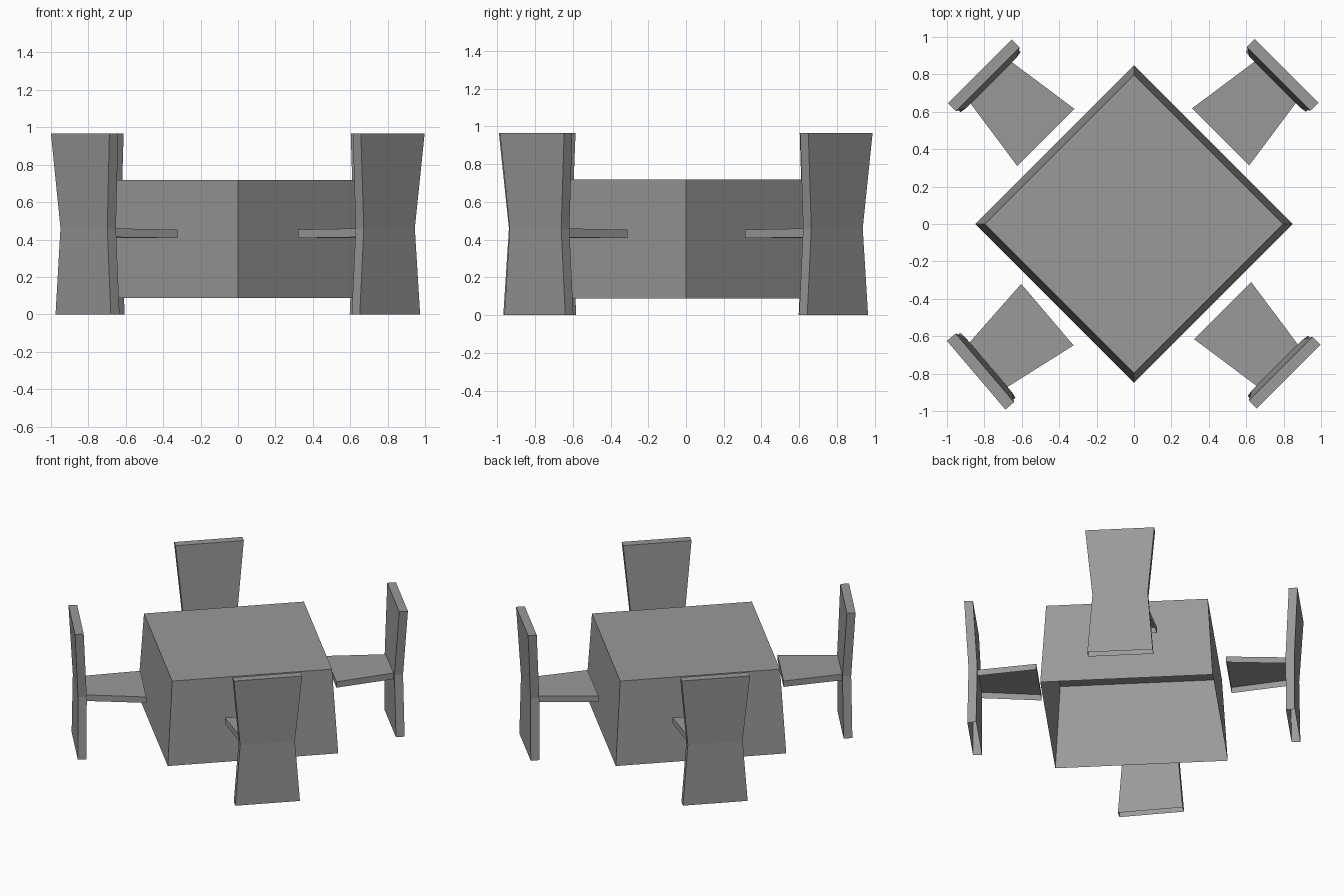
import bpy, bmesh
from math import radians
from mathutils import Matrix

if "Cube" in bpy.data.objects:
    bpy.data.objects.remove(bpy.data.objects["Cube"])

# One mid grey for everything
grey = bpy.data.materials.new("mid_grey")
grey.diffuse_color = (0.32, 0.32, 0.32, 1)
grey.use_nodes = True
grey.node_tree.nodes["Principled BSDF"].inputs["Base Color"].default_value = grey.diffuse_color


def finish(bm, name, open_below, matrix=Matrix()):
    """Remove the underside and turn the mesh into an object."""
    bmesh.ops.recalc_face_normals(bm, faces=bm.faces)
    under = [f for f in bm.faces if f.calc_center_median().z < open_below]
    bmesh.ops.delete(bm, geom=under, context='FACES_ONLY')
    mesh = bpy.data.meshes.new(name)
    bm.to_mesh(mesh)
    bm.free()
    mesh.materials.append(grey)
    obj = bpy.data.objects.new(name, mesh)
    obj.matrix_world = matrix
    bpy.context.collection.objects.link(obj)


def loft(name, sections, open_below, matrix):
    """Solid through a row of four-cornered sections."""
    bm = bmesh.new()
    rings = [[bm.verts.new(p) for p in s] for s in sections]
    for a, b in zip(rings, rings[1:]):
        for i in range(4):
            j = (i + 1) % 4
            bm.faces.new((a[i], a[j], b[j], b[i]))
    bm.faces.new(rings[0][::-1])
    bm.faces.new(rings[-1])
    finish(bm, name, open_below, matrix)


# Table: tapered hollow box, open underneath, corners on the axes
bm = bmesh.new()
bmesh.ops.create_cone(bm, cap_ends=True, segments=4, radius1=0.85,
                      radius2=0.797, depth=0.631,
                      matrix=Matrix.Translation((0, 0, 0.4025)))
finish(bm, "table", 0.1)

# Chair back: waisted panel (height, half width, outer distance), kinked at the waist
back_profile = [(0.0, 0.228, 1.137), (0.46, 0.193, 1.132), (0.966, 0.241, 1.158)]
thick = 0.061
back = [[(d - thick, -w, z), (d, -w, z), (d, w, z), (d - thick, w, z)]
        for z, w, d in back_profile]

# Chair seat: thin slab (distance, half width, bottom, top), widening to the front
seat_profile = [(0.658, 0.216, 0.408, 0.453), (1.08, 0.155, 0.413, 0.46)]
seat = [[(d, -w, low), (d, w, low), (d, w, top), (d, -w, top)]
        for d, w, low, top in seat_profile]

# Four chairs around the table, one turned slightly (angle, offset x, offset y)
places = {
    "back_right": (45, -0.0025, 0.0),
    "back_left": (135, -0.006, -0.0025),
    "front_left": (220.4, 0.038, -0.058),
    "front_right": (-45, 0.0085, 0.0025),
}
for place, (angle, x, y) in places.items():
    m = Matrix.Translation((x, y, 0)) @ Matrix.Rotation(radians(angle), 4, 'Z')
    loft("chair_back_" + place, back, 0.01, m)
    loft("chair_seat_" + place, seat, 0.42, m)
